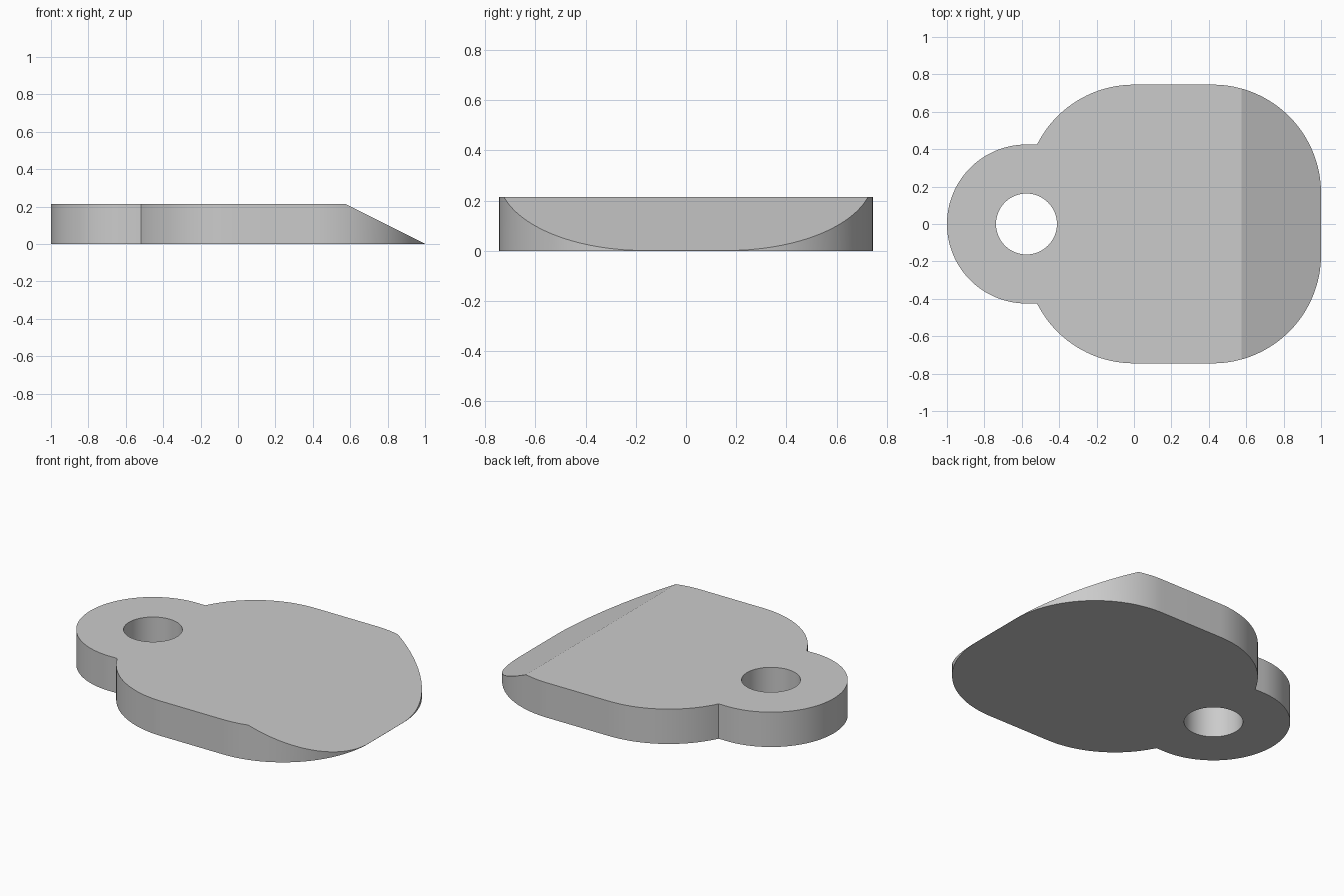
import bpy
import bmesh
from math import cos, sin, radians, sqrt
from mathutils import Vector

cube = bpy.data.objects.get("Cube")
if cube:
    bpy.data.objects.remove(cube, do_unlink=True)

THICK = 0.213      # plate thickness
HALF = 0.745       # half width of the plate
R = 0.58           # corner radius of the plate
CY = HALF - R      # corner centre offset in y
TAB_X, TAB_R, HOLE_R = -0.575, 0.425, 0.163
BEVEL_X = 0.575    # where the sloping end starts


def arc(cx, cy, r, start, end, steps):
    """Points on an arc, angles in degrees."""
    angles = [radians(start + (end - start) * i / steps) for i in range(steps + 1)]
    return [(cx + r * cos(a), cy + r * sin(a)) for a in angles]


def add_loop(bm, points):
    verts = [bm.verts.new((x, y, 0)) for x, y in points]
    return [bm.edges.new((v, verts[i - 1])) for i, v in enumerate(verts)]


# Upper half of the outline: wide rounded plate, then the tab around the hole
notch_x = -sqrt(R * R - (TAB_R - CY) ** 2)
notch_angle = 180 - 26.6
half = arc(1 - R, CY, R, 0, 90, 32)
half += arc(0, CY, R, 90, notch_angle, 22)[:-1]
half += [(notch_x, TAB_R)]
half += arc(TAB_X, 0, TAB_R, 90, 180, 32)
outline = half + [(x, -y) for x, y in reversed(half[:-1])]

bm = bmesh.new()
edges = add_loop(bm, outline)
edges += add_loop(bm, arc(TAB_X, 0, HOLE_R, 0, 360, 64)[:-1])
bmesh.ops.triangle_fill(bm, edges=edges, use_beauty=True)

# Thicken the flat shape
top = bmesh.ops.extrude_face_region(bm, geom=bm.faces[:])
bmesh.ops.translate(bm, vec=(0, 0, THICK),
                    verts=[g for g in top["geom"] if isinstance(g, bmesh.types.BMVert)])

# Slice the far end down to a thin edge and close the cut
slope = Vector((THICK - 0.001, 0, 1 - BEVEL_X)).normalized()
bmesh.ops.bisect_plane(bm, geom=bm.verts[:] + bm.edges[:] + bm.faces[:], dist=1e-5,
                       plane_co=(BEVEL_X, 0, THICK), plane_no=slope, clear_outer=True)
bmesh.ops.holes_fill(bm, edges=[e for e in bm.edges if e.is_boundary], sides=0)
bmesh.ops.dissolve_limit(bm, angle_limit=radians(0.5), verts=bm.verts[:], edges=bm.edges[:])
bmesh.ops.recalc_face_normals(bm, faces=bm.faces[:])

mesh = bpy.data.meshes.new("tag_plate")
bm.to_mesh(mesh)
bm.free()
plate = bpy.data.objects.new("tag_plate", mesh)
bpy.context.collection.objects.link(plate)

# Plain grey
grey = bpy.data.materials.new("plain_grey")
grey.use_nodes = True
colour = (0.6, 0.6, 0.6, 1)
grey.diffuse_color = colour
grey.node_tree.nodes["Principled BSDF"].inputs["Base Color"].default_value = colour
mesh.materials.append(grey)

# Smooth round walls, crisp rims and slope
bpy.ops.object.select_all(action="DESELECT")
plate.select_set(True)
bpy.context.view_layer.objects.active = plate
bpy.ops.object.shade_smooth_by_angle(angle=radians(20))
